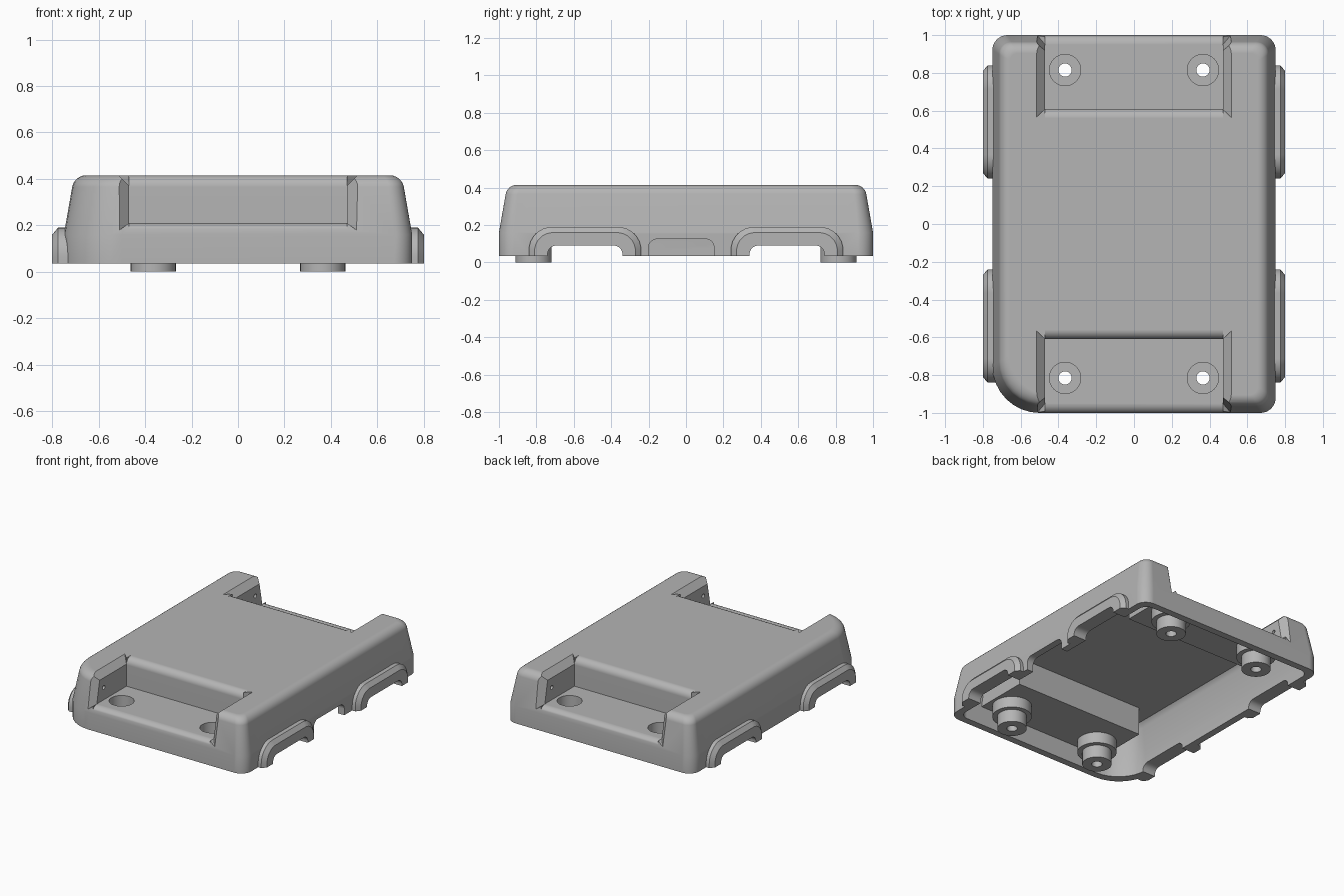
import bpy, bmesh
from math import sin, cos, pi, radians

if "Cube" in bpy.data.objects:
    bpy.data.objects.remove(bpy.data.objects["Cube"])

grey = bpy.data.materials.new("plain grey")
grey.use_nodes = True
grey.diffuse_color = (0.46, 0.46, 0.46, 1)
grey.node_tree.nodes["Principled BSDF"].inputs["Base Color"].default_value = grey.diffuse_color


def finish(name, bm):
    bmesh.ops.recalc_face_normals(bm, faces=bm.faces)
    mesh = bpy.data.meshes.new(name)
    bm.to_mesh(mesh)
    bm.free()
    mesh.materials.append(grey)
    ob = bpy.data.objects.new(name, mesh)
    bpy.context.collection.objects.link(ob)
    return ob


def loft(name, rings, closed=False):
    """Skin matching rings; cap the ends unless the loop closes."""
    bm = bmesh.new()
    vs = [[bm.verts.new(p) for p in ring] for ring in rings]
    n = len(vs[0])
    pairs = list(zip(vs, vs[1:])) + ([(vs[-1], vs[0])] if closed else [])
    for a, b in pairs:
        for i in range(n):
            j = (i + 1) % n
            bm.faces.new((a[i], a[j], b[j], b[i]))
    if not closed:
        bm.faces.new(vs[0])
        bm.faces.new(vs[-1])
    return finish(name, bm)


def hull(name, points):
    bm = bmesh.new()
    for p in points:
        bm.verts.new(p)
    bmesh.ops.convex_hull(bm, input=bm.verts)
    return finish(name, bm)


def box(name, x0, x1, y0, y1, z0, z1):
    return hull(name, [(x, y, z) for x in (x0, x1) for y in (y0, y1) for z in (z0, z1)])


def combine(target, tool, operation="DIFFERENCE"):
    mod = target.modifiers.new("combine", "BOOLEAN")
    mod.operation, mod.solver, mod.object = operation, "EXACT", tool
    bpy.ops.object.select_all(action="DESELECT")
    bpy.context.view_layer.objects.active = target
    target.select_set(True)
    bpy.ops.object.modifier_apply(modifier=mod.name)
    bpy.data.objects.remove(tool)


def arc(cx, cy, r, a0, a1, n=8):
    return [(cx + r * cos(radians(a0 + (a1 - a0) * i / n)),
             cy + r * sin(radians(a0 + (a1 - a0) * i / n))) for i in range(n + 1)]


def plan(z, inset):
    """Rounded plan outline with one large corner at front, -x side."""
    hx, hy = 0.75 - inset, 1 - inset
    pts = []
    for sx, sy, a, r in ((1, 1, 0, 0.08), (-1, 1, 90, 0.08), (-1, -1, 180, 0.25), (1, -1, 270, 0.08)):
        r -= inset * 0.4
        pts += arc(sx * (hx - r), sy * (hy - r), r, a, a + 90)
    return [(x, y, z) for x, y in pts]


def arch(y0, y1, z0, z1, r):
    return [(y0, z0), (y1, z0)] + arc(y1 - r, z1 - r, r, 0, 90) + arc(y0 + r, z1 - r, r, 90, 180)


def slab(name, sections):
    return loft(name, [[(x, y, z) for y, z in pts] for x, pts in sections])


def cylinder_x(name, x0, x1, y, z, r):
    ring = arc(y, z, r, 0, 337.5, 15)
    return slab(name, [(x0, ring), (x1, ring)])


# Outer shell: upright skirt, tapered sides, rounded top edge
edge = arc(0.095, 0.355, 0.06, 170, 90, 6)
body = loft("case_shell", [plan(0.035, 0), plan(0.16, 0)] + [plan(z, i) for i, z in edge])

# Hollow underside, leaving material around the end recesses
cavity = loft("cavity", [plan(0, 0.05), plan(0.16, 0.05), plan(0.34, 0.085), plan(0.37, 0.11)])
for s in (-1, 1):
    combine(cavity, box("recess_backing", -0.515, 0.515, s * 0.56, s * 1.2, 0.17, 0.6))
combine(body, cavity)

# Wheel arch bulges with chamfered outer rims
for sx in (-1, 1):
    for c in (-0.54, 0.54):
        full = arch(c - 0.3, c + 0.3, 0.035, 0.19, 0.125)
        rim = arch(c - 0.27, c + 0.27, 0.035, 0.16, 0.1)
        combine(body, slab("arch", [(sx * 0.705, full), (sx * 0.775, full), (sx * 0.8, rim)]), "UNION")
        gap = arch(c - 0.2, c + 0.2, -0.1, 0.09, 0.045)
        combine(body, slab("arch_gap", [(sx * 0.6, gap), (sx * 0.9, gap)]))

# Port opening in the +x wall
port = arch(-0.2, 0.15, -0.1, 0.125, 0.045)
combine(body, slab("port", [(0.6, port), (0.9, port)]))

# End recesses with rounded lips, chamfered cheeks and bores
profile = ([(0.56, 0.5)] + arc(0.56, 0.365, 0.05, 90, 0, 5) + [(0.61, 0.21)]
           + arc(0.951, 0.157, 0.053, 90, 0, 6) + [(1.1, 0.157), (1.1, 0.5)])
for sy in (-1, 1):
    pts = [(sy * d, z) for d, z in profile]
    combine(body, slab("recess", [(-0.47, pts), (0.47, pts)]))
    for sx in (-1, 1):
        top = [(0.46, 0.36), (0.60, 0.50), (0.46, 0.50)]
        combine(body, hull("top_chamfer", [(sx * x, sy * d, z) for x, z in top
                                           for d in (1.1, 1.08 - x)]))
        front = []
        for x, off in ((0.46, -0.05), (0.60, 0.09), (0.46, 0.09)):
            for z in (0.217 - (x - 0.46) * 0.75, 0.5):
                front.append((sx * x, sy * (1 - 0.2 * (z - 0.16) + off), z))
        combine(body, hull("end_chamfer", front))
        combine(body, cylinder_x("pin_hole", sx * 0.44, sx * 0.56, sy * 0.87, 0.3, 0.014))
        ring = arc(sx * 0.365, sy * 0.815, 0.083, 0, 348.75, 31)
        combine(body, loft("bore", [[(x, y, z) for x, y in ring] for z in (0.12, 0.3)]))

# Stepped hollow feet with screw holes
feet = []
section = [(0.035, 0), (0.097, 0), (0.097, 0.09), (0.13, 0.09), (0.13, 0.171),
           (0.083, 0.171), (0.083, 0.06), (0.035, 0.06)]
for sx, side in ((-1, "right"), (1, "left")):
    for sy, end in ((-1, "front"), (1, "back")):
        rings = [[(sx * 0.365 + r * cos(2 * pi * i / 32), sy * 0.815 + r * sin(2 * pi * i / 32), z)
                  for r, z in section] for i in range(32)]
        feet.append(loft(f"{end}_{side}_foot", rings, closed=True))

# Smooth rounded edges, keep hard ones crisp
for ob in [body] + feet:
    bpy.ops.object.select_all(action="DESELECT")
    bpy.context.view_layer.objects.active = ob
    ob.select_set(True)
    bpy.ops.object.shade_smooth_by_angle(angle=radians(30))
    mod = ob.modifiers.new("even_shading", "WEIGHTED_NORMAL")
    mod.keep_sharp = True
